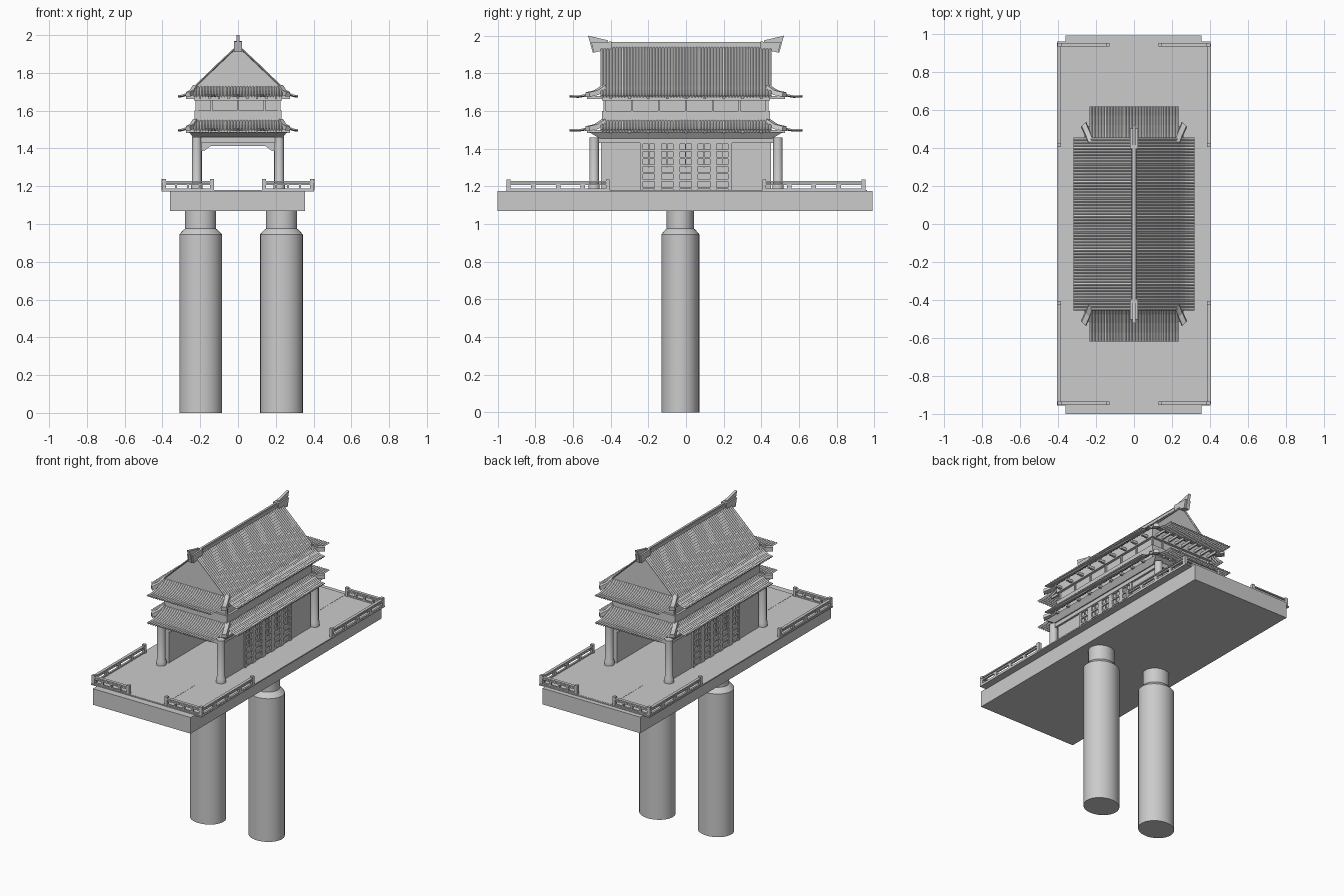
import bpy, bmesh, math
from mathutils import Matrix

if "Cube" in bpy.data.objects:
    bpy.data.objects.remove(bpy.data.objects["Cube"])


def make(name, verts, faces):
    me = bpy.data.meshes.new(name)
    me.from_pydata(verts, [], faces)
    bm = bmesh.new()
    bm.from_mesh(me)
    bmesh.ops.recalc_face_normals(bm, faces=bm.faces)
    bm.to_mesh(me)
    bm.free()
    ob = bpy.data.objects.new(name, me)
    bpy.context.collection.objects.link(ob)
    return ob


def boxes(name, items):
    """One object from several boxes (x0, x1, y0, y1, z0, z1)."""
    vs, fs = [], []
    for x0, x1, y0, y1, z0, z1 in items:
        b = len(vs)
        vs += [(x, y, z) for z in (z0, z1) for x, y in ((x0, y0), (x1, y0), (x1, y1), (x0, y1))]
        fs += [[b + k for k in f] for f in ((3, 2, 1, 0), (4, 5, 6, 7), (0, 1, 5, 4),
                                            (1, 2, 6, 5), (2, 3, 7, 6), (3, 0, 4, 7))]
    return make(name, vs, fs)


def extrude(name, pts, a, b, axis):
    """Prism from a 2D outline, along x (outline y,z) or y (outline x,z)."""
    n = len(pts)
    vs = [(t, p, z) if axis == 'x' else (p, t, z) for t in (a, b) for p, z in pts]
    fs = [list(range(n)), list(range(n, 2 * n))]
    fs += [[i, (i + 1) % n, n + (i + 1) % n, n + i] for i in range(n)]
    return make(name, vs, fs)


def lathe(name, prof, x, y, ry=1.0, seg=32):
    vs = [(x + r * math.cos(math.tau * i / seg), y + ry * r * math.sin(math.tau * i / seg), z)
          for r, z in prof for i in range(seg)]
    fs = [[j * seg + i, j * seg + (i + 1) % seg, (j + 1) * seg + (i + 1) % seg, (j + 1) * seg + i]
          for j in range(len(prof) - 1) for i in range(seg)]
    fs += [list(range(seg)), list(range(len(vs) - seg, len(vs)))]
    ob = make(name, vs, fs)
    bpy.ops.object.select_all(action='DESELECT')
    bpy.context.view_layer.objects.active = ob
    ob.select_set(True)
    bpy.ops.object.shade_smooth_by_angle(angle=math.radians(30))
    return ob


def tiles(name, prof, half, n, turn):
    """Ribbed tile sheet: prof = (outward, z) points, swept along its width."""
    vs, fs, m = [], [], len(prof)
    rot = Matrix.Rotation(turn, 3, 'Z')
    wave = (0, 0.005, 0.007, 0.005)
    for i in range(n * 4 + 1):
        for o, z in prof:
            v = rot @ Matrix.Identity(3).col[0] * o + rot.col[1] * (-half + 2 * half * i / (n * 4))
            vs.append((v.x, v.y, z + wave[i % 4]))
    for i in range(n * 4):
        for j in range(m - 1):
            fs.append([i * m + j, i * m + j + 1, (i + 1) * m + j + 1, (i + 1) * m + j])
    me = bpy.data.meshes.new(name)
    me.from_pydata(vs, [], fs)
    ob = bpy.data.objects.new(name, me)
    bpy.context.collection.objects.link(ob)
    s = ob.modifiers.new("thickness", 'SOLIDIFY')
    s.thickness, s.offset = 0.006, -1
    return ob


# supporting piers and deck
for x, side in ((-0.198, "left"), (0.23, "right")):
    lathe("pier_" + side, [(0.113, 0), (0.113, 0.945), (0.09, 0.97), (0.082, 0.975), (0.082, 1.08)],
          x, -0.03, 0.89)
boxes("deck_slab", [(-0.36, 0.355, -1, 0.99, 1.07, 1.176)])
boxes("deck_paving", [(-0.405, 0.402, -0.955, 0.96, 1.172, 1.18)])
boxes("carpets", [(-0.12, 0.12, -0.95, -0.62, 1.178, 1.1812), (-0.12, 0.12, 0.62, 0.95, 1.178, 1.1812)])

# corner railings
for sx in (-1, 1):
    for sy in (-1, 1):
        items = []

        def add(x0, x1, y0, y1, z0, z1):
            items.append((min(sx * x0, sx * x1), max(sx * x0, sx * x1),
                          min(sy * y0, sy * y1), max(sy * y0, sy * y1), z0, z1))
        for z0, z1 in ((1.18, 1.188), (1.207, 1.216)):
            add(0.13, 0.4, 0.936, 0.948, z0, z1)
            add(0.389, 0.401, 0.41, 0.945, z0, z1)
        for x in (0.138, 0.392):
            add(x - 0.01, x + 0.01, 0.932, 0.952, 1.18, 1.237)
        add(0.384, 0.404, 0.405, 0.425, 1.18, 1.237)
        for k in range(1, 4):
            x, y = 0.138 + 0.0635 * k, 0.415 + 0.132 * k
            add(x - 0.006, x + 0.006, 0.935, 0.949, 1.18, 1.212)
            add(0.388, 0.402, y - 0.012, y + 0.012, 1.18, 1.212)
        add(0.13, 0.4, 0.932, 0.952, 1.22, 1.228)
        add(0.385, 0.404, 0.41, 0.945, 1.22, 1.228)
        boxes("corner_railing", items)

# corner columns with wider feet
for sx in (-1, 1):
    for sy in (-1, 1):
        lathe("corner_column", [(0.03, 1.18), (0.03, 1.205), (0.025, 1.215), (0.025, 1.46)],
              sx * 0.218, sy * 0.488, seg=16)

# side walls with lattice windows
for s in (-1, 1):
    x0, x1 = sorted((s * 0.19, s * 0.215))
    boxes("side_wall", [(x0, x1, -0.45, 0.45, 1.18, 1.46)])
    a, b = sorted((s * 0.213, s * 0.224))
    bars = [(a, b, -0.245, 0.235, z - 0.005, z + 0.005) for z in [1.19 + 0.04 * k for k in range(7)]]
    for c in range(5):
        y = -0.24 + 0.0975 * c
        bars += [(a, b, y - 0.005, y + 0.012, 1.18, 1.435),
                 (a, b, y + 0.074, y + 0.093, 1.18, 1.435)]
        bars.append((a, b, y + 0.04, y + 0.045, 1.30, 1.435))
    boxes("lattice_window", bars)

# entrance beams and brackets
for s in (-1, 1):
    y0, y1 = sorted((s * 0.475, s * 0.5))
    boxes("entrance_beam", [(-0.22, 0.22, y0, y1, 1.43, 1.46)])
    y2, y3 = sorted((s * 0.43, s * 0.45))
    boxes("inner_lintel", [(-0.2, 0.2, y2, y3, 1.412, 1.46)])
    for t in (-1, 1):
        extrude("beam_bracket", [(t * 0.195, 1.385), (t * 0.175, 1.39), (t * 0.145, 1.413),
                                 (t * 0.195, 1.413)], y2, y3, 'y')
    x0, x1 = sorted((s * 0.208, s * 0.228))
    boxes("side_beam", [(x0, x1, -0.49, 0.49, 1.43, 1.46)])

# ceiling slab flaring upwards
make("lower_ceiling",
     [(sx * x, sy * y, z) for x, y, z in ((0.235, 0.46, 1.455), (0.26, 0.515, 1.488))
      for sx, sy in ((-1, -1), (1, -1), (1, 1), (-1, 1))],
     [(0, 1, 2, 3), (4, 5, 6, 7), (0, 1, 5, 4), (1, 2, 6, 5), (2, 3, 7, 6), (3, 0, 4, 7)])

# upper storey: bands, recessed wall, panel dividers
boxes("upper_storey", [(-0.215, 0.215, -0.43, 0.43, 1.48, 1.71),
                       (-0.23, 0.23, -0.445, 0.445, 1.485, 1.6),
                       (-0.232, 0.232, -0.447, 0.447, 1.655, 1.69)])
posts = []
for s in (-1, 1):
    for x in (-0.217, -0.14, 0, 0.14, 0.217):
        posts.append((x - 0.005, x + 0.005, s * 0.432 - 0.007, s * 0.432 + 0.007, 1.6, 1.656))
    for k in range(7):
        y = -0.43 + 0.143 * k
        posts.append((s * 0.217 - 0.007, s * 0.217 + 0.007, y - 0.005, y + 0.005, 1.6, 1.656))
boxes("upper_panel_dividers", posts)

# tiled roofs; the side sheets of the top roof run on up to the ridge
for label, z in (("lower", 1.495), ("upper", 1.675)):
    rafters, top = [], 0.052
    for s, turn in ((1, 0), (-1, math.pi)):
        prof = [(0.228, z + top), (0.245, z + 0.033), (0.268, z + 0.014), (0.292, z + 0.003), (0.317, z)]
        if label == "upper":
            prof = [(0.0, 1.944), (0.12, 1.832)] + prof
        tiles(label + "_side_roof", prof, 0.455, 56, turn)
        tiles(label + "_end_roof", [(0.44, z + top), (0.475, z + 0.027), (0.52, z + 0.01),
                                    (0.57, z + 0.001), (0.618, z + 0.002)], 0.235, 29, turn + math.pi / 2)
        for k in range(9):
            y, x = -0.4 + 0.1 * k, -0.2 + 0.05 * k
            rafters.append((s * 0.25 - 0.025, s * 0.25 + 0.025, y - 0.007, y + 0.007, z - 0.012, z + 0.004))
            rafters.append((x - 0.005, x + 0.005, s * 0.48 - 0.045, s * 0.48 + 0.045, z - 0.012, z + 0.004))
        # upturned corner ridges
        for t in (-1, 1):
            pts = [(0.228, 0.442, z + 0.05), (0.245, 0.485, z + 0.022), (0.265, 0.53, z + 0.012)]
            vs = [(s * (x + dx), t * (y + dy), h + dz) for x, y, h in pts
                  for dx, dy, dz in ((-0.014, 0.006, -0.012), (0.014, -0.02, -0.012),
                                     (0.01, -0.015, 0.012), (-0.01, 0.004, 0.012))]
            fs = [(0, 1, 2, 3), (8, 9, 10, 11)]
            fs += [(j * 4 + i, j * 4 + (i + 1) % 4, j * 4 + 4 + (i + 1) % 4, j * 4 + 4 + i)
                   for j in range(2) for i in range(4)]
            make(label + "_corner_ridge", vs, fs)
    boxes(label + "_rafters", rafters)

# gable body under the main roof
extrude("gable_body", [(-0.228, 1.69), (0.228, 1.69), (0.228, 1.722), (0, 1.938), (-0.228, 1.722)],
        -0.446, 0.446, 'y')

# ridge beam and end finials
boxes("roof_ridge", [(-0.012, 0.012, -0.46, 0.46, 1.93, 1.958), (-0.007, 0.007, -0.46, 0.46, 1.955, 1.966)])
for s in (-1, 1):
    extrude("ridge_finial_base", [(s * 0.395, 1.93), (s * 0.49, 1.91), (s * 0.503, 1.965), (s * 0.395, 1.968)],
            -0.02, 0.02, 'x')
    extrude("ridge_finial", [(s * 0.415, 1.95), (s * 0.495, 1.91), (s * 0.52, 2.0), (s * 0.415, 1.975)],
            -0.009, 0.009, 'x')
